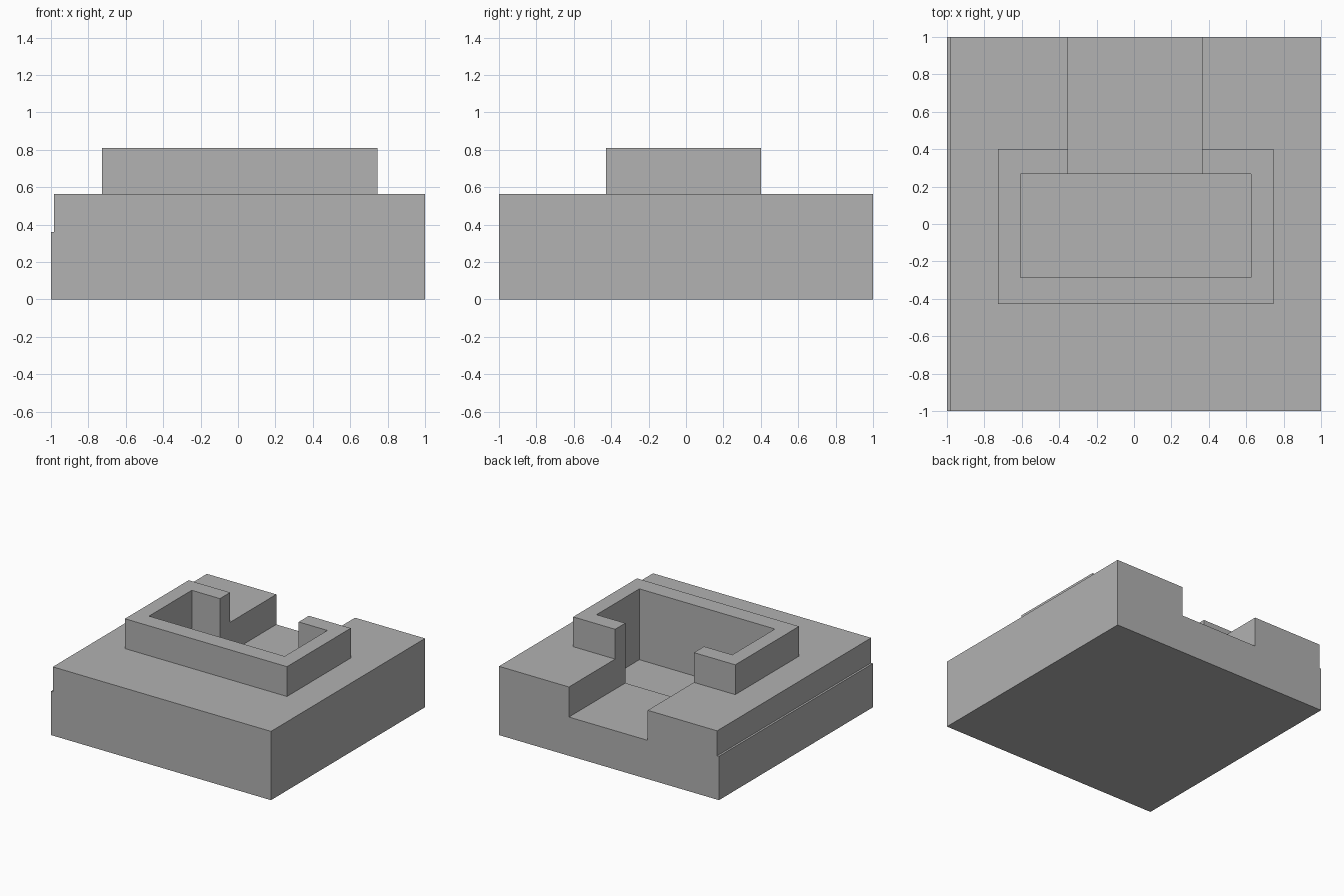
import bpy
import bmesh

cube = bpy.data.objects.get("Cube")
if cube:
    bpy.data.objects.remove(cube, do_unlink=True)

grey = bpy.data.materials.new("plain grey")
grey.use_nodes = True
colour = (0.445, 0.445, 0.445, 1)
grey.diffuse_color = colour
grey.node_tree.nodes["Principled BSDF"].inputs["Base Color"].default_value = colour


def prism(name, profile, offset):
    """Extrude a flat outline by an offset into a solid object."""
    bm = bmesh.new()
    face = bm.faces.new([bm.verts.new(p) for p in profile])
    extruded = bmesh.ops.extrude_face_region(bm, geom=[face])["geom"]
    moved = [v for v in extruded if isinstance(v, bmesh.types.BMVert)]
    bmesh.ops.translate(bm, verts=moved, vec=offset)
    bmesh.ops.recalc_face_normals(bm, faces=bm.faces)
    mesh = bpy.data.meshes.new(name)
    bm.to_mesh(mesh)
    bm.free()
    mesh.materials.append(grey)
    obj = bpy.data.objects.new(name, mesh)
    bpy.context.collection.objects.link(obj)
    return obj


def box(name, x0, x1, y0, y1, z0, z1):
    outline = [(x0, y0, z0), (x1, y0, z0), (x1, y1, z0), (x0, y1, z0)]
    return prism(name, outline, (0, 0, z1 - z0))


# Square base with a narrow ledge along one side
section = [(-1, 0), (1, 0), (1, 0.565), (-0.983, 0.565), (-0.983, 0.36), (-1, 0.36)]
base = prism("base", [(x, -1, z) for x, z in section], (0, 2, 0))

# Raised rim, deep pocket, and channel leading out of the back
steps = [
    (box("rim", -0.728, 0.745, -0.428, 0.4, 0.45, 0.81), "UNION"),
    (box("pocket_cutter", -0.608, 0.625, -0.287, 0.268, 0.228, 1), "DIFFERENCE"),
    (box("channel_cutter", -0.352, 0.364, 0.1, 1.2, 0.318, 1.1), "DIFFERENCE"),
]
for helper, operation in steps:
    mod = base.modifiers.new(helper.name, "BOOLEAN")
    mod.operation = operation
    mod.solver = "EXACT"
    mod.object = helper

# Apply the cuts and remove the helpers
bpy.context.view_layer.update()
evaluated = base.evaluated_get(bpy.context.evaluated_depsgraph_get())
solid = bpy.data.meshes.new_from_object(evaluated)
base.modifiers.clear()
base.data = solid
for helper, _ in steps:
    bpy.data.objects.remove(helper, do_unlink=True)
